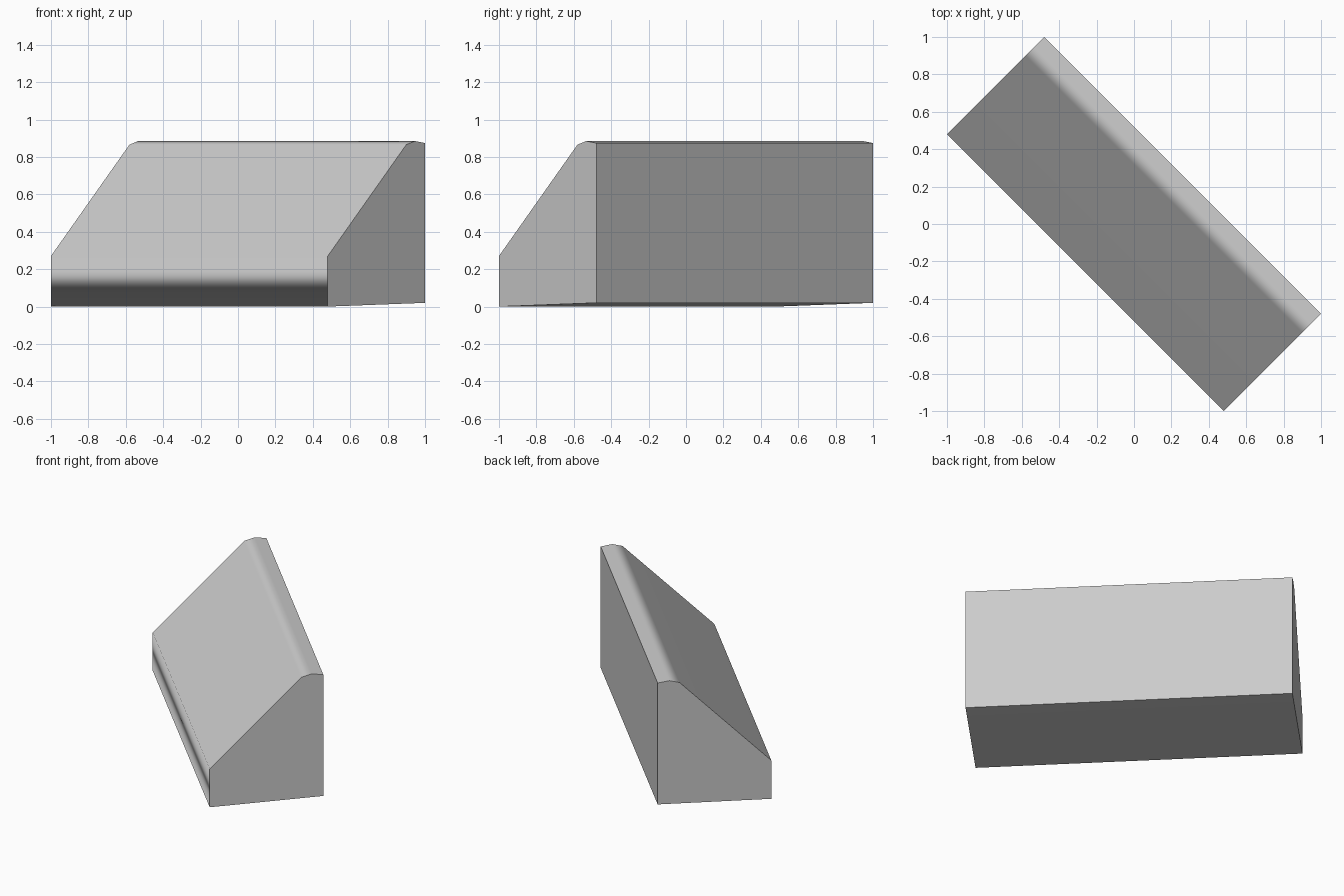
import bpy, bmesh
from math import radians
from mathutils import Matrix

cube = bpy.data.objects.get("Cube")
if cube:
    bpy.data.objects.remove(cube, do_unlink=True)

# Single plain grey
grey = bpy.data.materials.new("plain_grey")
grey.use_nodes = True
colour = (0.6, 0.6, 0.6, 1)
grey.diffuse_color = colour
grey.node_tree.nodes["Principled BSDF"].inputs["Base Color"].default_value = colour

# Cross-section (depth, height): front foot, front lip, rounded ridge, back
profile = [(-0.368, 0), (-0.368, 0.27), (0.226, 0.866),
           (0.292, 0.885), (0.368, 0.874), (0.368, 0.02)]
HALF_LENGTH = 1.0465

# Extrude the section along the length, then turn it 45 degrees
bm = bmesh.new()
cap = bm.faces.new([bm.verts.new((-HALF_LENGTH, y, z)) for y, z in profile])
grown = bmesh.ops.extrude_face_region(bm, geom=[cap], use_keep_orig=True)
moved = [g for g in grown["geom"] if isinstance(g, bmesh.types.BMVert)]
bmesh.ops.translate(bm, verts=moved, vec=(2 * HALF_LENGTH, 0, 0))
bmesh.ops.recalc_face_normals(bm, faces=bm.faces)

# End caps and back stay crisp; the front lip blends into its neighbours
for face in bm.faces:
    face.smooth = True
for edge in bm.edges:
    on_back = all(v.co.y > 0.36 for v in edge.verts)
    on_cap = abs(edge.verts[0].co.x - edge.verts[1].co.x) < 0.01
    edge.smooth = not (on_back or on_cap)
bmesh.ops.transform(bm, matrix=Matrix.Rotation(radians(-45), 4, "Z"), verts=bm.verts)

mesh = bpy.data.meshes.new("wedge_block")
bm.to_mesh(mesh)
bm.free()
mesh.materials.append(grey)
block = bpy.data.objects.new("wedge_block", mesh)
bpy.context.collection.objects.link(block)

# Large faces dominate the shading, so the slope reads flat
weighted = block.modifiers.new("weighted_normals", "WEIGHTED_NORMAL")
weighted.weight = 90
weighted.keep_sharp = True
